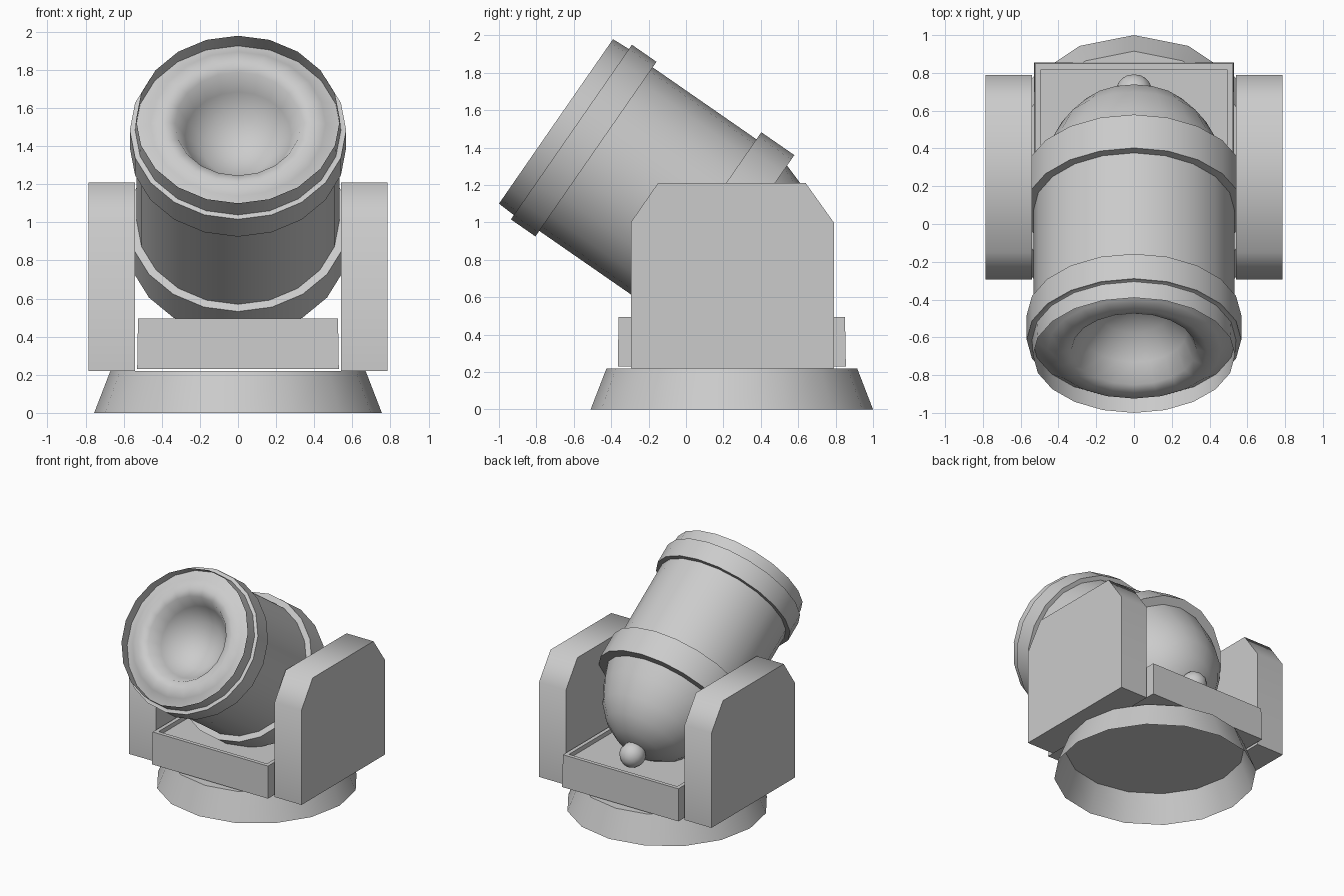
import bpy, bmesh
from math import sin, cos, tau, radians
from mathutils import Vector

cube = bpy.data.objects.get("Cube")
if cube:
    bpy.data.objects.remove(cube)

grey = bpy.data.materials.new("plain grey")
grey.use_nodes = True
COLOUR = (0.6, 0.6, 0.6, 1)
grey.diffuse_color = COLOUR
grey.node_tree.nodes["Principled BSDF"].inputs["Base Color"].default_value = COLOUR


def finish(name, bm, angle=40):
    mesh = bpy.data.meshes.new(name)
    bm.to_mesh(mesh)
    bm.free()
    mesh.materials.append(grey)
    obj = bpy.data.objects.new(name, mesh)
    bpy.context.collection.objects.link(obj)
    bpy.ops.object.select_all(action='DESELECT')
    obj.select_set(True)
    bpy.context.view_layer.objects.active = obj
    bpy.ops.object.shade_smooth_by_angle(angle=radians(angle))
    return obj


def lathe(name, origin, axis, up, profile, sides, angle=40):
    """Spin (distance along axis, radius) points; radius 0 closes the end."""
    bm = bmesh.new()
    side = axis.cross(up)
    rings = []
    for t, r in profile:
        centre = origin + axis * t
        if r == 0:
            rings.append([bm.verts.new(centre)] * sides)
        else:
            rings.append([bm.verts.new(centre + r * (cos(tau * k / sides) * up
                                                     + sin(tau * k / sides) * side))
                          for k in range(sides)])
    for a, b in zip(rings, rings[1:]):
        for k in range(sides):
            j = (k + 1) % sides
            corners = list(dict.fromkeys([a[k], a[j], b[j], b[k]]))
            bm.faces.new(corners)
    return finish(name, bm, angle)


# Round flared base, open underneath
lathe("base", Vector((0, 0.245, 0)), Vector((0, 0, 1)), Vector((0, 1, 0)),
      [(0, 0.755), (0.22, 0.67), (0.22, 0)], 16)

# Tilted barrel: bore, rounded muzzle ring, front band, body, rear band, dome
muzzle = Vector((0, -0.695, 1.54))
axis = Vector((0, 0.822, -0.57)).normalized()
up = Vector((0, 0.57, 0.822)).normalized()
lathe("barrel", muzzle, axis, up,
      [(0.32, 0), (0.27, 0.18), (0.15, 0.28), (0.04, 0.33), (0.02, 0.39),
       (0.04, 0.46), (0.1, 0.54), (0.1, 0.568), (0.26, 0.568), (0.26, 0.532),
       (0.935, 0.532), (0.935, 0.578), (1.15, 0.578), (1.15, 0.51),
       (1.27, 0.47), (1.42, 0.4), (1.53, 0.31), (1.61, 0.19), (1.65, 0)],
      20, 50)

# Thin muzzle lip, facing inward
lathe("muzzle_lip", muzzle, axis, up, [(0.1, 0.54), (0, 0.535)], 20)

# Knob on the rear of the barrel
lathe("rear_knob", muzzle, axis, up,
      [(1.69 - 0.1 * cos(tau * k / 16), 0.1 * sin(tau * k / 16) if 0 < k < 8 else 0)
       for k in range(9)], 12, 60)

# Platform with a raised rim and a sunken top
bm = bmesh.new()
bmesh.ops.create_cube(bm, size=1)
for v in bm.verts:
    top = v.co.z > 0
    grow = 1.0 if top else 1.008
    v.co = Vector((v.co.x * 1.05 * grow, 0.245 + v.co.y * 1.21 * grow,
                   0.495 if top else 0.23))
bm.normal_update()
floor = [f for f in bm.faces if f.normal.z > 0.9]
bmesh.ops.inset_region(bm, faces=floor, thickness=0.045)
floor_verts = floor[0].verts[:]
rim = bmesh.ops.extrude_face_region(bm, geom=floor)
bmesh.ops.delete(bm, geom=floor, context='FACES_ONLY')
for v in rim["geom"]:
    if isinstance(v, bmesh.types.BMVert):
        v.co.z -= 0.035
bmesh.ops.recalc_face_normals(bm, faces=bm.faces)
finish("platform", bm)

# Side plates with chamfered upper corners
OUTLINE = [(-0.295, 0.22), (0.79, 0.22), (0.79, 1.0), (0.64, 1.21),
           (-0.15, 1.21), (-0.295, 1.0)]
for name, sign in (("left_plate", 1), ("right_plate", -1)):
    bm = bmesh.new()
    face = bm.faces.new([bm.verts.new((sign * 0.54, y, z)) for y, z in OUTLINE])
    out = bmesh.ops.extrude_face_region(bm, geom=[face])
    for v in out["geom"]:
        if isinstance(v, bmesh.types.BMVert):
            v.co.x = sign * 0.785
    bmesh.ops.recalc_face_normals(bm, faces=bm.faces)
    finish(name, bm, 60)
